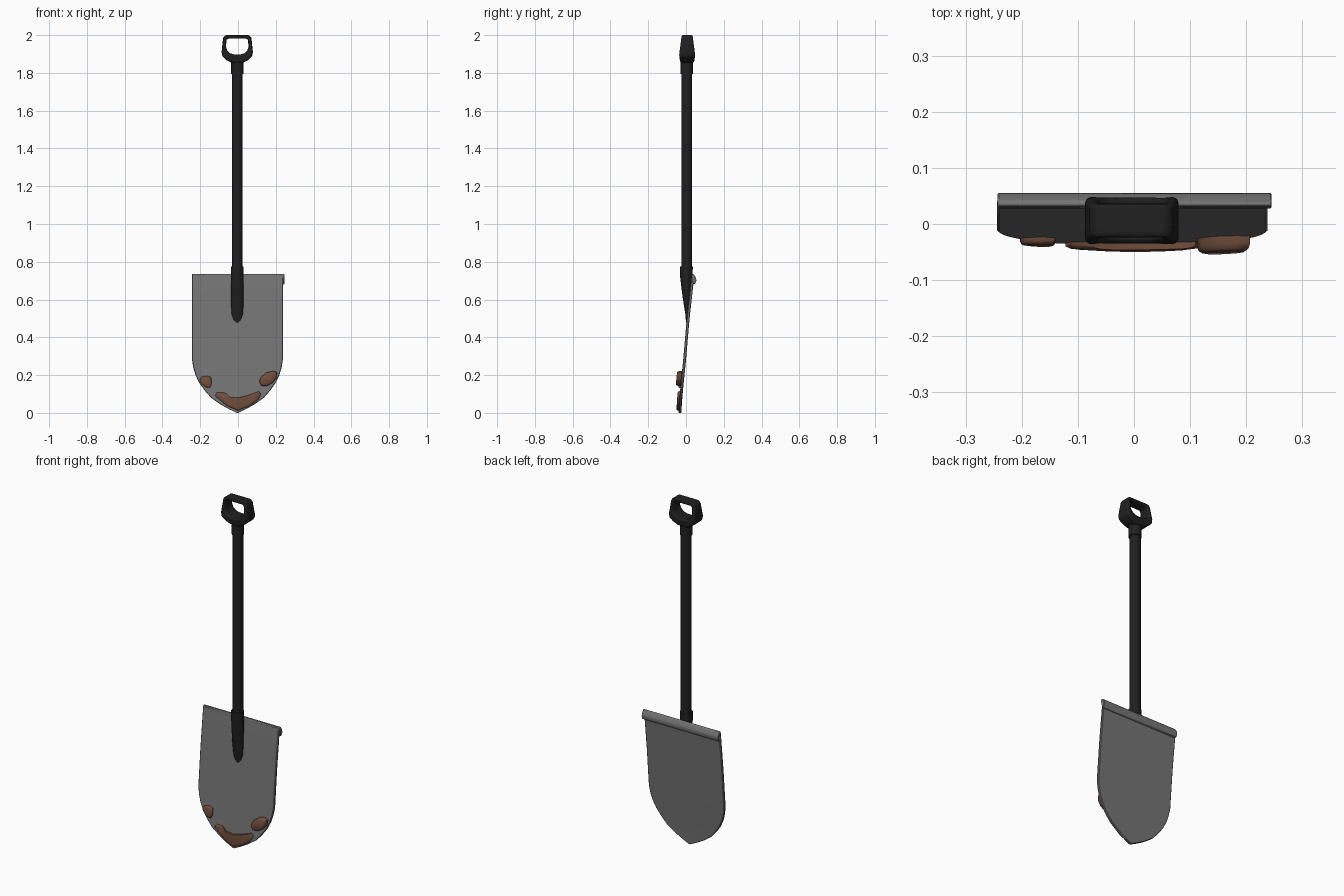
import bpy, bmesh
from math import sin, cos, pi, radians

cube = bpy.data.objects.get("Cube")
if cube:
    bpy.data.objects.remove(cube, do_unlink=True)

CX = -0.004   # shaft axis


def material(name, r, g, b):
    mat = bpy.data.materials.new(name)
    mat.use_nodes = True
    mat.diffuse_color = (r, g, b, 1)
    bsdf = mat.node_tree.nodes["Principled BSDF"]
    bsdf.inputs["Base Color"].default_value = (r, g, b, 1)
    bsdf.inputs["Roughness"].default_value = 0.7
    return mat


steel = material("steel grey", 0.18, 0.18, 0.18)
black = material("matt black", 0.014, 0.014, 0.015)
mud = material("brown mud", 0.16, 0.075, 0.045)


def loft(name, loops, mat, angle=40, closed=False, bevel=0, segments=2):
    """Skin equal-length loops; cap the ends, or join last loop to first."""
    bm = bmesh.new()
    rings = [[bm.verts.new(p) for p in loop] for loop in loops]
    pairs = list(zip(rings, rings[1:]))
    if closed:
        pairs.append((rings[-1], rings[0]))
    else:
        bm.faces.new(rings[0])
        bm.faces.new(rings[-1])
    for a, b in pairs:
        for i in range(len(a)):
            j = (i + 1) % len(a)
            bm.faces.new((a[i], a[j], b[j], b[i]))
    bmesh.ops.recalc_face_normals(bm, faces=bm.faces)
    mesh = bpy.data.meshes.new(name)
    bm.to_mesh(mesh)
    bm.free()
    obj = bpy.data.objects.new(name, mesh)
    bpy.context.collection.objects.link(obj)
    mesh.materials.append(mat)
    if bevel:
        mod = obj.modifiers.new("soft edges", "BEVEL")
        mod.width, mod.segments = bevel, segments
        mod.limit_method, mod.angle_limit = "ANGLE", radians(35)
    bpy.ops.object.select_all(action="DESELECT")
    obj.select_set(True)
    bpy.context.view_layer.objects.active = obj
    bpy.ops.object.shade_smooth_by_angle(angle=radians(angle))
    return obj


def ring(z, y, rx, ry, n=16):
    return [(CX + rx * cos(2 * pi * i / n), y + ry * sin(2 * pi * i / n), z)
            for i in range(n)]


# Front surface of the leaning blade, as y against z
LEAN = [(0, -0.04), (0.1, -0.033), (0.2, -0.023), (0.28, -0.015), (0.5, 0.004), (0.735, 0.03)]


def front_y(z):
    for (z0, y0), (z1, y1) in zip(LEAN, LEAN[1:]):
        if z <= z1:
            return y0 + (y1 - y0) * (z - z0) / (z1 - z0)
    return LEAN[-1][1]


# Blade: rows of height and half width, lofted from the point up
THICK = 0.015
rows = [(0, 0.004), (0.02, 0.045), (0.045, 0.09), (0.08, 0.14), (0.12, 0.175), (0.16, 0.203),
        (0.2, 0.222), (0.24, 0.234), (0.285, 0.241), (0.5, 0.241), (0.73, 0.241)]
loft("blade",
     [[(x - 0.003, front_y(z) + d, z) for x, d in
       ((-w, 0), (w, 0), (w, THICK), (-w, THICK))] for z, w in rows],
     steel, bevel=0.003, segments=1)

# Rolled foot rest along the top of the blade
lip = [(0.028, 0.72), (0.032, 0.736), (0.041, 0.734), (0.053, 0.715),
       (0.055, 0.7), (0.049, 0.684), (0.038, 0.68)]
loft("foot_rest", [[(x, y, z) for y, z in lip] for x in (-0.243, 0.245)],
     steel, bevel=0.002, segments=1)

# Shaft, blade socket and handle collar
loft("shaft", [ring(0.74, 0.004, 0.029, 0.029), ring(1.84, 0.004, 0.029, 0.029)], black)
loft("socket",
     [ring(0.775, 0.002, 0.034, 0.034), ring(0.72, 0.002, 0.034, 0.033),
      ring(0.66, 0.003, 0.034, 0.027), ring(0.6, 0.004, 0.034, 0.02),
      ring(0.52, 0.008, 0.03, 0.011), ring(0.49, 0.008, 0.021, 0.009),
      ring(0.475, 0.008, 0.009, 0.006)], black)
loft("collar",
     [ring(1.795, 0.004, 0.034, 0.034), ring(1.855, 0.004, 0.034, 0.034),
      ring(1.88, 0.005, 0.04, 0.036)], black)

# D-shaped handle: right half of outer and inner outlines, mirrored
outer = [(0.028, 1.853), (0.058, 1.868), (0.079, 1.887), (0.083, 1.91), (0.075, 1.985), (0.064, 2.0)]
inner = [(0.018, 1.898), (0.038, 1.904), (0.054, 1.92), (0.06, 1.94), (0.056, 1.975), (0.05, 1.982)]


def mirrored(half):
    return half + [(-x, z) for x, z in reversed(half)]


def depth(z):
    return 0.043 - 0.13 * max(0, z - 1.89) - 0.2 * max(0, 1.885 - z)


def outline(half, side):
    return [(CX + x, 0.006 + side * depth(z), z) for x, z in mirrored(half)]


loft("handle", [outline(outer, -1), outline(outer, 1), outline(inner, 1), outline(inner, -1)],
     black, closed=True, bevel=0.008)


# Mud: outlines lying on the blade, domed towards the front
def mud_patch(name, pts, height):
    cx = sum(p[0] for p in pts) / len(pts)
    cz = sum(p[1] for p in pts) / len(pts)
    loops = []
    for scale, lift in ((1, -0.004), (1, 0.5 * height), (0.93, 0.85 * height), (0.8, height)):
        loop = []
        for x, z in pts:
            px, pz = cx + (x - cx) * scale, cz + (z - cz) * scale
            loop.append((px, front_y(pz) - lift, pz))
        loops.append(loop)
    loft(name, loops, mud, angle=60)


mud_patch("mud_tip", [(-0.122, 0.09), (-0.112, 0.108), (-0.075, 0.108), (-0.05, 0.086),
                      (0, 0.08), (0.05, 0.094), (0.11, 0.115), (0.122, 0.1), (0.105, 0.068),
                      (0.06, 0.035), (0, 0.012), (-0.06, 0.038)], 0.012)
mud_patch("mud_left", [(0.112, 0.165), (0.122, 0.19), (0.15, 0.213), (0.185, 0.222),
                       (0.207, 0.215), (0.203, 0.185), (0.185, 0.16), (0.155, 0.143),
                       (0.125, 0.143)], 0.026)
mud_patch("mud_right", [(-0.203, 0.17), (-0.195, 0.19), (-0.165, 0.196), (-0.142, 0.19),
                        (-0.14, 0.155), (-0.148, 0.133), (-0.17, 0.136), (-0.19, 0.152)], 0.012)
